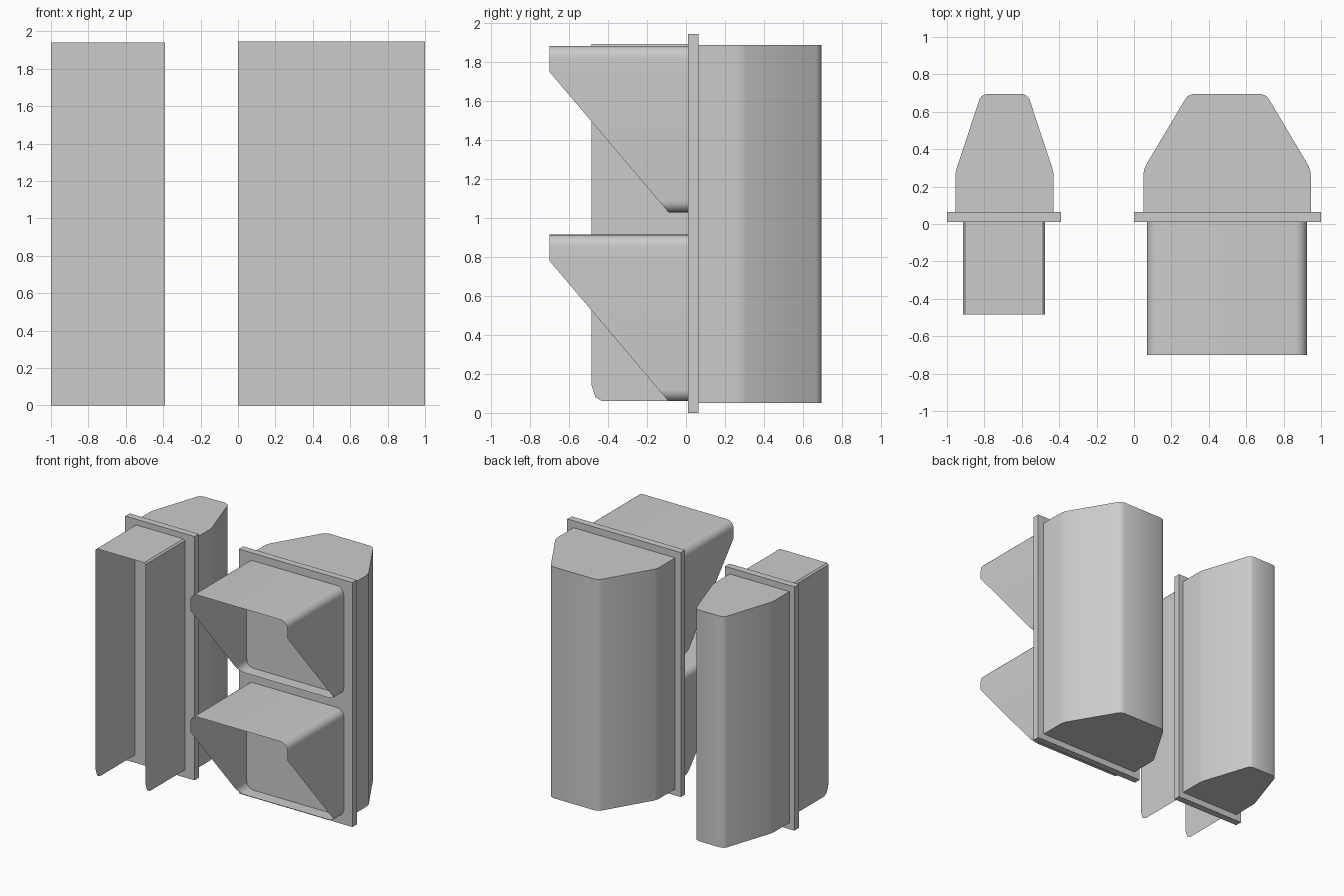
import bpy
import bmesh
import math
from mathutils import Vector

cube = bpy.data.objects.get("Cube")
if cube:
    bpy.data.objects.remove(cube, do_unlink=True)

grey = bpy.data.materials.new("housing_grey")
grey.use_nodes = True
grey.diffuse_color = (0.6, 0.6, 0.6, 1)
grey.node_tree.nodes["Principled BSDF"].inputs["Base Color"].default_value = (0.6, 0.6, 0.6, 1)

FACE_Y = 0.01     # front of the backing plates
BODY_Y = 0.065    # where the housings start
BACK_Y = 0.695


def finish(name, bm, smooth_angle=None):
    mesh = bpy.data.meshes.new(name)
    bm.to_mesh(mesh)
    bm.free()
    mesh.materials.append(grey)
    obj = bpy.data.objects.new(name, mesh)
    bpy.context.collection.objects.link(obj)
    if smooth_angle:
        bpy.ops.object.select_all(action='DESELECT')
        obj.select_set(True)
        bpy.context.view_layer.objects.active = obj
        bpy.ops.object.shade_smooth_by_angle(angle=math.radians(smooth_angle))
    return obj


def plate(name, x0, x1, top):
    bm = bmesh.new()
    bmesh.ops.create_cube(bm, size=1)
    bmesh.ops.scale(bm, vec=(x1 - x0, BODY_Y - FACE_Y, top), verts=bm.verts)
    bmesh.ops.translate(bm, vec=((x0 + x1) / 2, (FACE_Y + BODY_Y) / 2, top / 2), verts=bm.verts)
    finish(name, bm)


def housing(name, x0, x1, taper, corner):
    """Tapered housing: a half outline mirrored and extruded upward."""
    mid, half = (x0 + x1) / 2, (x1 - x0) / 2
    side = [(half, BODY_Y), (half, 0.26), (half - 0.003, 0.285), (half - 0.011, 0.31),
            (half - taper, 0.67), (half - taper - corner * 0.35, 0.685),
            (half - taper - corner, BACK_Y)]
    outline = side + [(-x, y) for x, y in reversed(side)]
    bm = bmesh.new()
    base = bm.faces.new([bm.verts.new((mid + x, y, 0.05)) for x, y in outline])
    up = bmesh.ops.extrude_face_region(bm, geom=[base])["geom"]
    bmesh.ops.translate(bm, vec=(0, 0, 1.84), verts=[v for v in up if isinstance(v, bmesh.types.BMVert)])
    bmesh.ops.recalc_face_normals(bm, faces=bm.faces)
    finish(name, bm, 40)


def square_visor(name, x0, x1, z0, size, radius=0.06, steps=6):
    """Open rounded-square tube whose front is cut on a slant."""
    z1 = z0 + size
    knee, lip, tip = z1 - 0.135, -0.09, -0.7

    def front(z):
        return tip if z >= knee else lip + (tip - lip) * (z - z0) / (knee - z0)

    ring = []
    corners = [(x1 - radius, z1 - radius), (x0 + radius, z1 - radius),
               (x0 + radius, z0 + radius), (x1 - radius, z0 + radius)]
    for quarter, (cx, cz) in enumerate(corners):
        for i in range(steps + 1):
            a = math.pi / 2 * (quarter + i / steps)
            ring.append((cx + radius * math.cos(a), cz + radius * math.sin(a)))
        if quarter == 1:
            ring.append((x0, knee))
    ring.append((x1, knee))
    bm = bmesh.new()
    back = [bm.verts.new((x, FACE_Y, z)) for x, z in ring]
    rim = [bm.verts.new((x, front(z), z)) for x, z in ring]
    for i in range(len(ring)):
        j = (i + 1) % len(ring)
        bm.faces.new((back[i], back[j], rim[j], rim[i]))
    bm.normal_update()
    # Point the sheet outward
    middle = Vector(((x0 + x1) / 2, 0, (z0 + z1) / 2))
    for f in bm.faces:
        away = f.calc_center_median() - middle
        away.y = 0
        if f.normal.dot(away) < 0:
            f.normal_flip()
    finish(name, bm, 40)


def tunnel_visor(name, x0, x1, top, chamfer=0.012):
    """Tall sheet hood, open at the front and the bottom."""
    tip = -0.485
    bm = bmesh.new()
    shoulder = top - chamfer
    walls = []
    for x in (x0, x1):
        path = [(FACE_Y, shoulder), (FACE_Y, 0.06), (-0.43, 0.06),
                (-0.465, 0.08), (tip, 0.14), (tip, shoulder)]
        verts = [bm.verts.new((x, y, z)) for y, z in path]
        bm.faces.new(verts if x == x0 else verts[::-1])
        walls.append((verts[0], verts[-1]))
    roof = [[bm.verts.new((x, y, top)) for y in (FACE_Y, tip)]
            for x in (x0 + chamfer, x1 - chamfer)]
    strips = [walls[0], roof[0], roof[1], walls[1]]
    for a, b in zip(strips, strips[1:]):
        bm.faces.new((a[0], a[1], b[1], b[0]))
    bm.normal_update()
    middle = Vector(((x0 + x1) / 2, tip / 2, 1))
    for f in bm.faces:
        if f.normal.dot(f.calc_center_median() - middle) < 0:
            f.normal_flip()
    finish(name, bm)


# Narrow unit with one tall hood
plate("narrow_backing_plate", -1.0, -0.39, 1.94)
housing("narrow_housing", -0.955, -0.43, 0.13, 0.036)
tunnel_visor("narrow_tall_visor", -0.915, -0.475, 1.895)

# Wide unit with two stacked hoods
plate("wide_backing_plate", 0.0, 1.0, 1.945)
housing("wide_housing", 0.05, 0.945, 0.225, 0.04)
for label, z in (("lower", 0.06), ("upper", 1.03)):
    square_visor(label + "_square_visor", 0.07, 0.925, z, 0.855)
